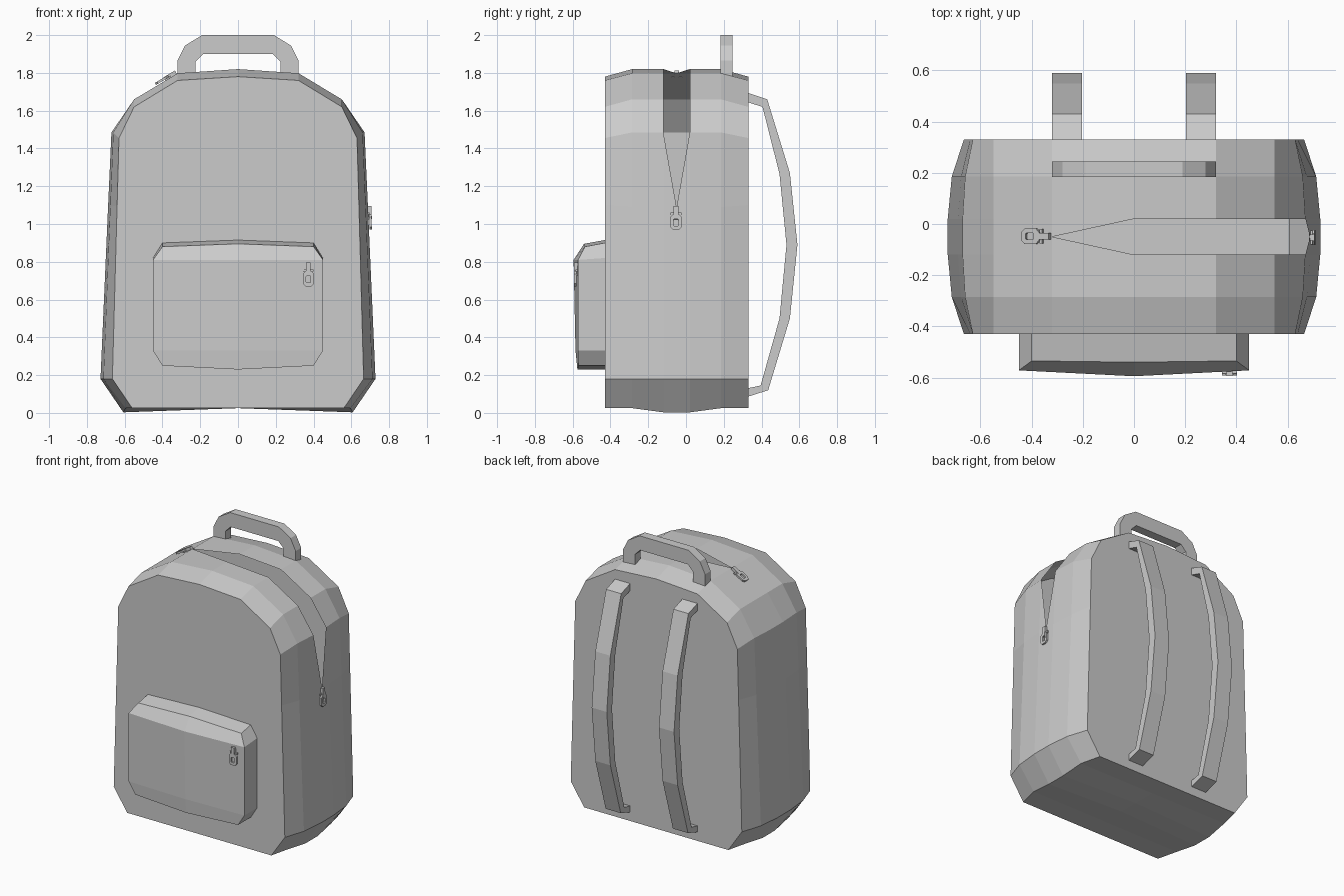
import bpy, bmesh
from mathutils import Vector

if "Cube" in bpy.data.objects:
    bpy.data.objects.remove(bpy.data.objects["Cube"])


def finish(bm, name):
    bmesh.ops.recalc_face_normals(bm, faces=bm.faces[:])
    me = bpy.data.meshes.new(name)
    bm.to_mesh(me)
    bm.free()
    ob = bpy.data.objects.new(name, me)
    bpy.context.collection.objects.link(ob)
    return ob


def extrude_outline(name, pts, place, a, b):
    """Prism from a 2D outline; place(u, v, depth) gives the 3D point."""
    bm = bmesh.new()
    lo = [bm.verts.new(place(u, v, a)) for u, v in pts]
    hi = [bm.verts.new(place(u, v, b)) for u, v in pts]
    n = len(pts)
    bm.faces.new(lo)
    bm.faces.new(hi)
    for i in range(n):
        j = (i + 1) % n
        bm.faces.new((lo[i], lo[j], hi[j], hi[i]))
    return finish(bm, name)


# Body: loft along y from end profile to middle profile, with an open zip slit
END = [(0, .025), (.56, .025), (.665, .18), (.64, 1.1), (.63, 1.455),
       (.55, 1.62), (.32, 1.76), (0, 1.78)]
MID = [(0, .025), (.607, .003), (.728, .18), (.688, 1.09), (.67, 1.485),
       (.55, 1.66), (.32, 1.798), (0, 1.82)]
COLUMNS = [(-.43, 0), (-.285, .75), (-.12, 1), (-.05, 1), (.02, 1), (.185, .75), (.33, 0)]
SLIT_COL, SLIT_ROWS = 3, (4, 5, 6, 7)

bm = bmesh.new()
cols = []
for c, (y, w) in enumerate(COLUMNS):
    half = []
    for (x0, z0), (x1, z1) in zip(END, MID):
        wz = (1 if w == 1 else 0) if z0 < .1 else (1 if w else 0)
        half.append((x0 + (x1 - x0) * w, z0 + (z1 - z0) * wz))
    ring = half + [(-x, z) for x, z in half[-2:0:-1]]
    cols.append([None if c == SLIT_COL and i in SLIT_ROWS else bm.verts.new((x, y, z))
                 for i, (x, z) in enumerate(ring)])
for a, b in zip(cols, cols[1:]):
    n = len(a)
    for i in range(n):
        j = (i + 1) % n
        quad = [v for v in (a[i], a[j], b[j], b[i]) if v]
        if len(quad) > 2:
            bm.faces.new(quad)
bm.faces.new(cols[0])
bm.faces.new(cols[-1])
finish(bm, "body")

# Front pocket: bulged front grid with walls running back to the body
ROWS = [(.40, .25, .23, -.57, -.575, 0), (.45, .33, .33, -.572, -.585, 0),
        (.45, .81, .81, -.572, -.595, .01), (.40, .88, .895, -.535, -.54, .02)]
bm = bmesh.new()
grid = []
for x, zs, zc, ys, yc, lift in ROWS:
    grid.append([bm.verts.new(p) for p in ((-x, ys, zs), (0, yc, zc), (x, ys, zs))])
for r, s in zip(grid, grid[1:]):
    for i in range(2):
        bm.faces.new((r[i], r[i + 1], s[i + 1], s[i]))
rim = grid[0] + [grid[1][2], grid[2][2]] + grid[3][::-1] + [grid[2][0], grid[1][0]]
lift = [0] * 4 + [.01] + [.02] * 3 + [.01, 0]
back = [bm.verts.new((v.co.x, -.43, v.co.z + d)) for v, d in zip(rim, lift)]
for i in range(len(rim)):
    j = (i + 1) % len(rim)
    bm.faces.new((rim[i], rim[j], back[j], back[i]))
finish(bm, "front_pocket")

# Top handle
half = [(.32, 1.78), (.32, 1.865), (.28, 1.945), (.19, 2.0)]
inner = [(.225, 1.78), (.225, 1.86), (.185, 1.9)]
outline = (half + [(-x, z) for x, z in half[::-1]]
           + [(-x, z) for x, z in inner] + inner[::-1])
extrude_outline("top_handle", outline, lambda u, v, d: (u, d, v), .183, .245)

# Shoulder straps
strap = [(.325, 1.695), (.43, 1.66), (.55, 1.27), (.59, .89), (.55, .5), (.435, .12),
         (.325, .085), (.325, .13), (.395, .145), (.495, .5), (.532, .89),
         (.495, 1.265), (.405, 1.62), (.325, 1.645)]
for side, s in (("left", -1), ("right", 1)):
    extrude_outline(side + "_shoulder_strap", strap,
                    lambda u, v, d: (d * s, u, v), .203, .32)


# Zip pulls: slider block plus a ring tab, hanging along "down" on surface normal "out"
def zip_pull(name, tip, down, out):
    tip, down, out = Vector(tip), Vector(down).normalized(), Vector(out).normalized()
    side = down.cross(out)

    def place(u, v, d):
        return tip + side * u + down * v + out * d

    extrude_outline(name + "_slider", [(-.012, 0), (.012, 0), (.012, .07), (-.012, .07)],
                    place, -.005, .018)
    extrude_outline(name + "_slider_bar",
                    [(-.028, .035), (.028, .035), (.028, .047), (-.028, .047)],
                    place, -.005, .008)

    def oct_ring(w, v0, v1, c):
        return [(-w + c, v0), (w - c, v0), (w, v0 + c), (w, v1 - c),
                (w - c, v1), (-w + c, v1), (-w, v1 - c), (-w, v0 + c)]

    bm = bmesh.new()
    loops = [[bm.verts.new(place(u, v, d)) for u, v in oct_ring(*shape)]
             for shape, d in (((.03, .045, .125, .014), .004), ((.03, .045, .125, .014), .016),
                              ((.012, .07, .106, .003), .016), ((.012, .07, .106, .003), .004))]
    for k in range(4):
        a, b = loops[k], loops[(k + 1) % 4]
        for i in range(8):
            j = (i + 1) % 8
            bm.faces.new((a[i], a[j], b[j], b[i]))
    finish(bm, name + "_tab")


zip_pull("pocket_zip", (.373, -.576, .795), (0, 0, -1), (0, -1, 0))
zip_pull("right_zip", (.688, -.053, 1.095), (.04, 0, -1), (1, 0, .04))
zip_pull("top_zip", (-.325, -.048, 1.797), (-.23, 0, -.138), (-.138, 0, .23))
